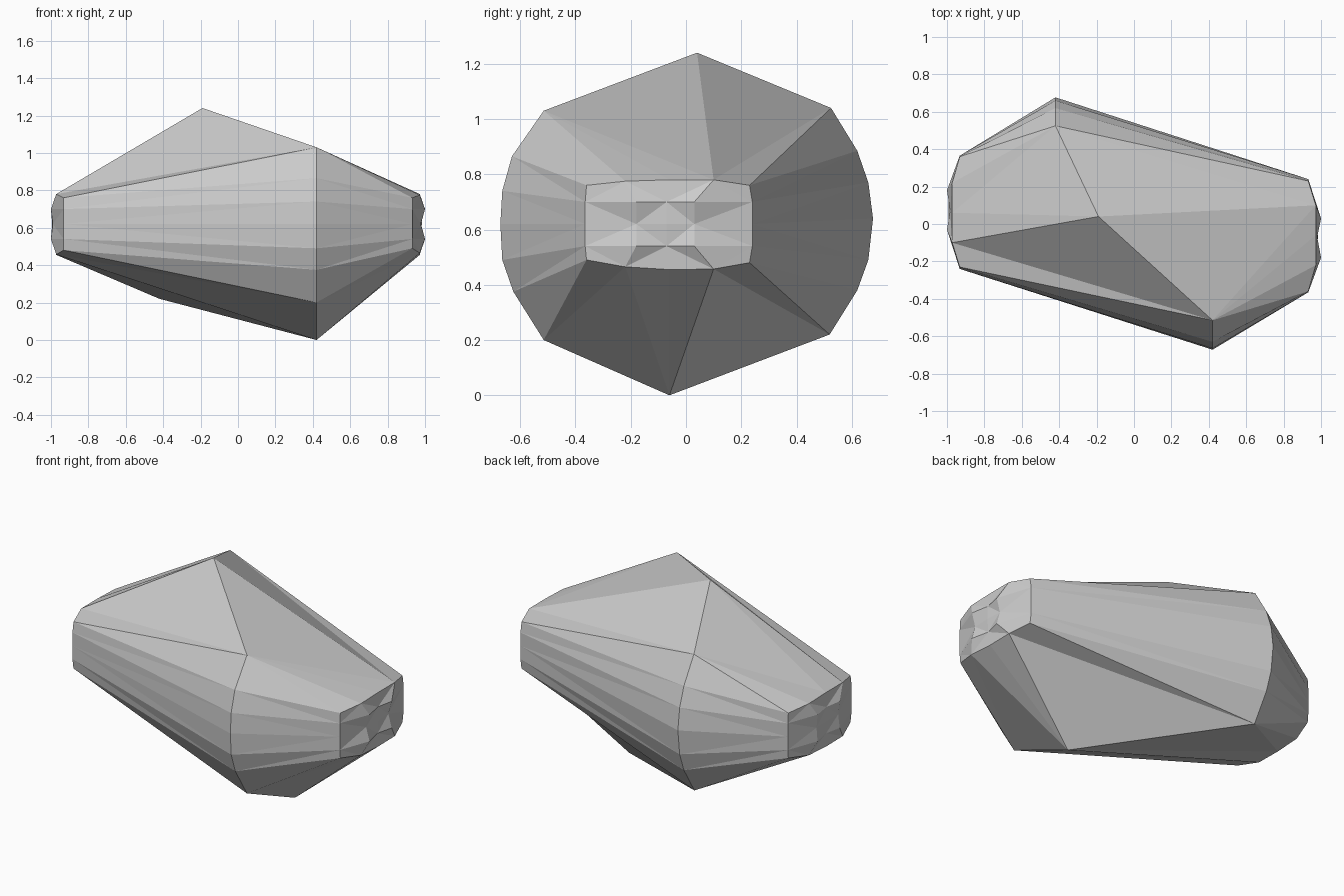
import bpy, bmesh, random

if "Cube" in bpy.data.objects:
    bpy.data.objects.remove(bpy.data.objects["Cube"])
random.seed(4)
bm = bmesh.new()
V = lambda x, y, z: bm.verts.new((x, y, z))


def tri(*v):
    bm.faces.new(v)


def fan(c, chain):
    for a, b in zip(chain, chain[1:]):
        tri(c, a, b)


def zip_strip(a, b):
    # triangulated band between two chains of different length
    i = j = 0
    n, m = len(a) - 1, len(b) - 1
    while i < n or j < m:
        if j == m or (i < n and (i + .5) / n <= (j + .5) / m):
            tri(a[i], a[i + 1], b[j])
            i += 1
        else:
            tri(b[j], b[j + 1], a[i])
            j += 1


def end_cap(s):
    # blunt chipped end: 5 x 5 grid, rows run top to bottom; s = -1 turns it half way round
    outer_y = [-.36, -.22, -.06, .10, .23]
    inner_y = [-.365, -.18, -.07, .03, .24]
    tops = [.76, .775, .78, .78, .76]
    bots = [.49, .465, .455, .457, .48]
    g = []
    for r in range(5):
        row = []
        for c in range(5):
            edge_r, edge_c = r in (0, 4), c in (0, 4)
            y = outer_y[c] if edge_r else inner_y[c]
            z = tops[c] if r == 0 else bots[c] if r == 4 else [0, .70, .62, .54][r]
            if edge_c:
                x = .932
            elif edge_r:
                x = .972
            else:
                x = 1.0 if (r, c) in ((1, 1), (3, 1), (1, 3), (3, 3)) else .975 + random.random() * .02
            row.append(V(s * x, s * y, z))
        g.append(row)
    for r in range(4):
        for c in range(4):
            a, b, d, e = g[r][c], g[r][c + 1], g[r + 1][c + 1], g[r + 1][c]
            if (r + c) % 2:
                tri(a, b, d)
                tri(a, d, e)
            else:
                tri(a, b, e)
                tri(b, d, e)
    return g


# Two end caps
R, L = end_cap(1), end_cap(-1)
col = lambda g, c: [row[c] for row in g]

# Bulging side ridges and the two apex points
front = [V(.42, y, z) for y, z in ((-.515, 1.03), (-.63, .865), (-.665, .74), (-.672, .62),
                                  (-.665, .49), (-.625, .375), (-.515, .2))]
back = [V(-.42, y, z) for y, z in ((.525, 1.04), (.62, .885), (.66, .77), (.677, .64),
                                  (.66, .49), (.62, .38), (.52, .22))]
top, bottom = V(-.19, .04, 1.24), V(.42, -.06, 0)

# Sides
zip_strip(front, col(R, 0))
zip_strip(front, col(L, 4))
zip_strip(back, col(R, 4))
zip_strip(back, col(L, 0))

# Top facets
fan(front[0], R[0][:4] + [top])
fan(back[0], [top] + R[0][3:])
fan(back[0], L[0][:3] + [top])
fan(top, L[0][2:4])
fan(front[0], [top] + L[0][3:])

# Underside facets
fan(front[6], R[4][:2] + [bottom])
fan(bottom, R[4][1:4])
fan(back[6], [bottom] + R[4][3:])
fan(back[6], L[4][:3] + [bottom])
fan(bottom, L[4][2:4])
fan(front[6], [bottom] + L[4][3:])

bmesh.ops.recalc_face_normals(bm, faces=bm.faces[:])
mesh = bpy.data.meshes.new("rock")
bm.to_mesh(mesh)
bm.free()
bpy.context.collection.objects.link(bpy.data.objects.new("rock", mesh))
